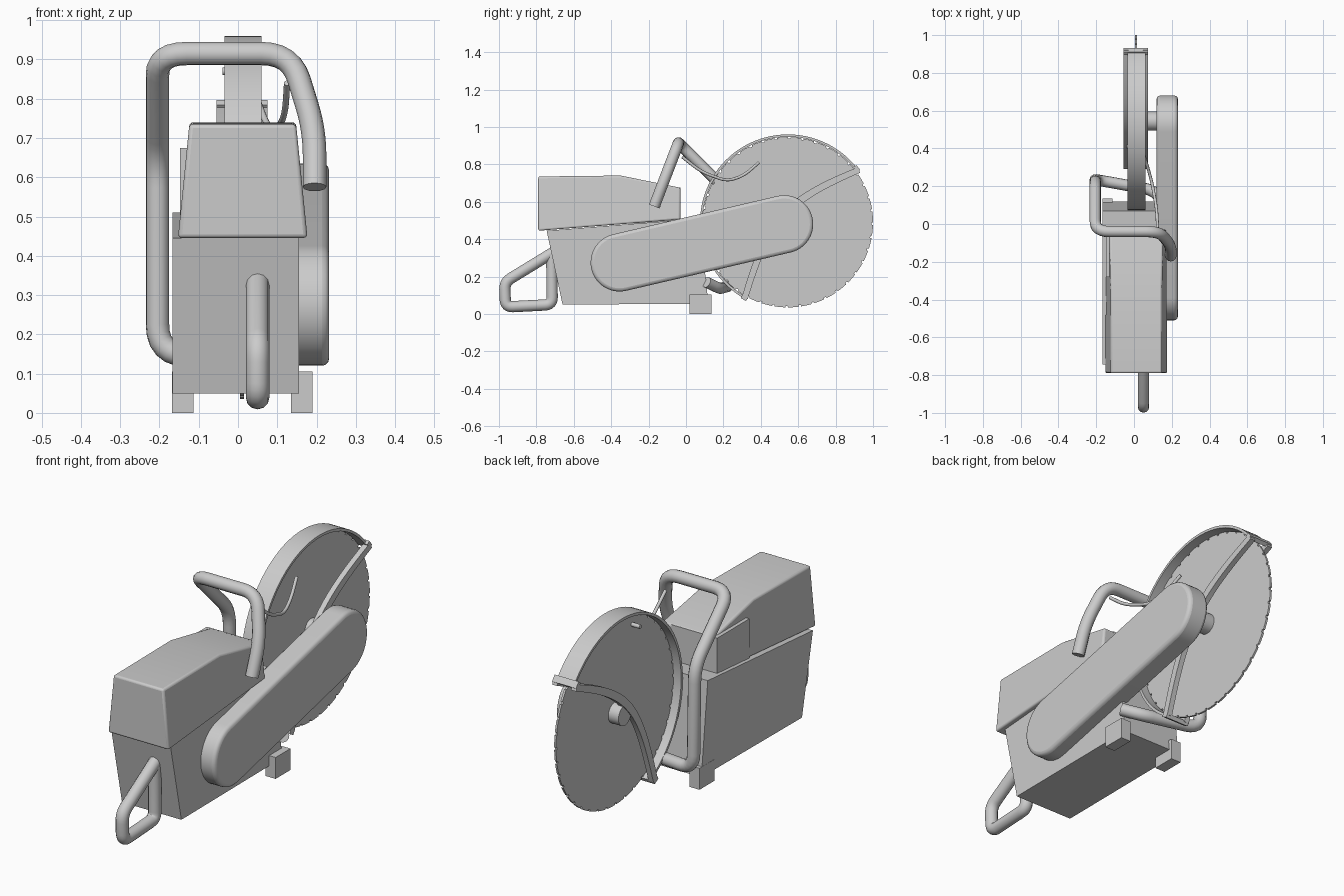
import bpy, bmesh, math
from mathutils import Vector

cube = bpy.data.objects.get("Cube")
if cube:
    bpy.data.objects.remove(cube, do_unlink=True)

grey = bpy.data.materials.new("plain grey")
grey.use_nodes = True
grey.diffuse_color = (0.6, 0.6, 0.6, 1)
grey.node_tree.nodes["Principled BSDF"].inputs["Base Color"].default_value = (0.6, 0.6, 0.6, 1)


def finish(obj, bevel=0, segments=3, smooth=True):
    """Material, optional rounded edges and smooth shading."""
    obj.data.materials.append(grey)
    bpy.ops.object.select_all(action="DESELECT")
    obj.select_set(True)
    bpy.context.view_layer.objects.active = obj
    if smooth:
        bpy.ops.object.shade_smooth_by_angle(angle=math.radians(35))
    if bevel:
        mod = obj.modifiers.new("rounded edges", "BEVEL")
        mod.width, mod.segments = bevel, segments
        mod.limit_method, mod.angle_limit = "ANGLE", math.radians(50)
    return obj


def prism(name, outline, x0, x1, taper=None, **kw):
    """Extrude a (y, z) outline from x0 to x1; taper reshapes x by height."""
    bm = bmesh.new()
    face = bm.faces.new([bm.verts.new((x0, y, z)) for y, z in outline])
    out = bmesh.ops.extrude_face_region(bm, geom=[face])["geom"]
    for v in out:
        if isinstance(v, bmesh.types.BMVert):
            v.co.x = x1
    if taper:
        for v in bm.verts:
            v.co.x = taper(v.co.x, v.co.z)
    bmesh.ops.recalc_face_normals(bm, faces=bm.faces[:])
    mesh = bpy.data.meshes.new(name)
    bm.to_mesh(mesh)
    bm.free()
    obj = bpy.data.objects.new(name, mesh)
    bpy.context.collection.objects.link(obj)
    return finish(obj, **kw)


def box(name, x0, x1, y0, y1, z0, z1, **kw):
    return prism(name, [(y0, z0), (y1, z0), (y1, z1), (y0, z1)], x0, x1, smooth=False, **kw)


def arc(cy, cz, r, a0, a1, n):
    angles = [math.radians(a0 + (a1 - a0) * i / n) for i in range(n + 1)]
    return [(cy + r * math.cos(a), cz + r * math.sin(a)) for a in angles]


def tube(name, points, radius, bend=0.06):
    """Round bar along a path whose inner corners are filleted."""
    pts = [Vector(p) for p in points]
    path = [pts[0]]
    for a, p, b in zip(pts, pts[1:], pts[2:]):
        cut = min(bend, (a - p).length * 0.45, (b - p).length * 0.45)
        s, e = p + (a - p).normalized() * cut, p + (b - p).normalized() * cut
        for i in range(7):
            t = i / 6
            path.append(s * (1 - t) ** 2 + p * 2 * t * (1 - t) + e * t * t)
    path.append(pts[-1])
    curve = bpy.data.curves.new(name, "CURVE")
    curve.dimensions = "3D"
    curve.bevel_depth, curve.bevel_resolution = radius, 4
    curve.use_fill_caps = True
    spline = curve.splines.new("POLY")
    spline.points.add(len(path) - 1)
    for sp, p in zip(spline.points, path):
        sp.co = (*p, 1)
    obj = bpy.data.objects.new(name, curve)
    bpy.context.collection.objects.link(obj)
    bpy.ops.object.select_all(action="DESELECT")
    obj.select_set(True)
    bpy.context.view_layer.objects.active = obj
    bpy.ops.object.convert(target="MESH")
    return finish(bpy.context.view_layer.objects.active)


# Engine body, feet and filter box
prism("engine_body", [(-0.66, 0.05), (0.12, 0.055), (0.07, 0.51), (-0.745, 0.445)],
      -0.167, 0.155, smooth=False)
box("left_foot", 0.135, 0.19, 0.02, 0.135, 0, 0.105)
box("right_foot", -0.168, -0.113, 0.02, 0.135, 0, 0.105)
box("filter_box", -0.148, 0.1, -0.28, -0.03, 0.48, 0.675)

# Top cover narrows towards its roof
prism("top_cover", [(-0.79, 0.445), (-0.03, 0.505), (-0.03, 0.675), (-0.35, 0.74), (-0.79, 0.735)],
      -1, 1, taper=lambda x, z: 0.012 + x * (0.165 - 0.1 * (z - 0.445)), bevel=0.01)

# Belt arm from engine to disc hub
lean = math.degrees(math.atan2(0.205, 0.88))
arm = arc(0.525, 0.48, 0.155, lean - 90, lean + 90, 24) + \
    arc(-0.355, 0.275, 0.155, lean + 90, lean + 270, 24)
prism("belt_arm", arm, 0.12, 0.232, bevel=0.018)

# Cutting disc with notched rim
CY, CZ = 0.545, 0.49
rim = []
TEETH = 40
for i in range(TEETH):
    a = 360 * i / TEETH
    rim += arc(CY, CZ, 0.455, a, a + 7.2, 3)
    rim += arc(CY, CZ, 0.447, a + 7.4, a + 8.8, 1)
prism("cutting_disc", rim, 0.005, 0.015, smooth=False)
prism("disc_hub", arc(CY, CZ, 0.05, 0, 348.75, 31), -0.05, 0.13)
prism("guard_knob", arc(0.41, 0.87, 0.01, 0, 330, 11), -0.04, 0.006)

# Disc guard: curved band with a bowed brace on each side
band = arc(CY, CZ, 0.47, 37, 241, 64) + arc(CY, CZ, 0.457, 241, 37, 64)
prism("guard_band", band, -0.035, 0.06)


def bow(p0, p1, p2, p3, n=20):
    pts = []
    for i in range(n + 1):
        t = i / n
        w = ((1 - t) ** 3, 3 * t * (1 - t) ** 2, 3 * t * t * (1 - t), t ** 3)
        pts.append(tuple(sum(k * p[j] for k, p in zip(w, (p0, p1, p2, p3))) for j in (0, 1)))
    return pts


brace = bow((0.92, 0.785), (0.5, 0.62), (0.42, 0.5), (0.3, 0.095)) + \
    bow((0.33, 0.08), (0.45, 0.47), (0.52, 0.58), (0.93, 0.755))
for side, x0, x1 in (("left", 0.048, 0.075), ("right", -0.055, -0.028)):
    prism(side + "_guard_brace", brace, x0, x1)
for end, angle in (("top", 38), ("bottom", 240)):
    lip = arc(CY, CZ, 0.477, angle - 2, angle + 2, 2) + arc(CY, CZ, 0.457, angle + 2, angle - 2, 2)
    prism(end + "_guard_lip", lip, -0.055, 0.075)

# Wrap-around carrying handle
tube("carrying_handle", [(0.195, -0.17, 0.575), (0.195, -0.115, 0.72), (0.135, -0.04, 0.915),
                         (-0.205, -0.04, 0.915), (-0.205, 0.225, 0.65), (-0.205, 0.235, 0.15),
                         (0.1, 0.18, 0.135), (0.165, 0.11, 0.17)], 0.03, 0.075)

# Front grip loop
tube("front_grip", [(0.05, -0.7, 0.335), (0.05, -0.97, 0.17), (0.05, -0.965, 0.037),
                    (0.05, -0.715, 0.05), (0.05, -0.718, 0.32)], 0.03, 0.04)

# Thin hose
tube("water_hose", [(0.125, -0.02, 0.84), (0.12, 0.08, 0.76), (0.095, 0.22, 0.71),
                    (0.07, 0.31, 0.74), (0.045, 0.39, 0.81)], 0.008, 0.2)
